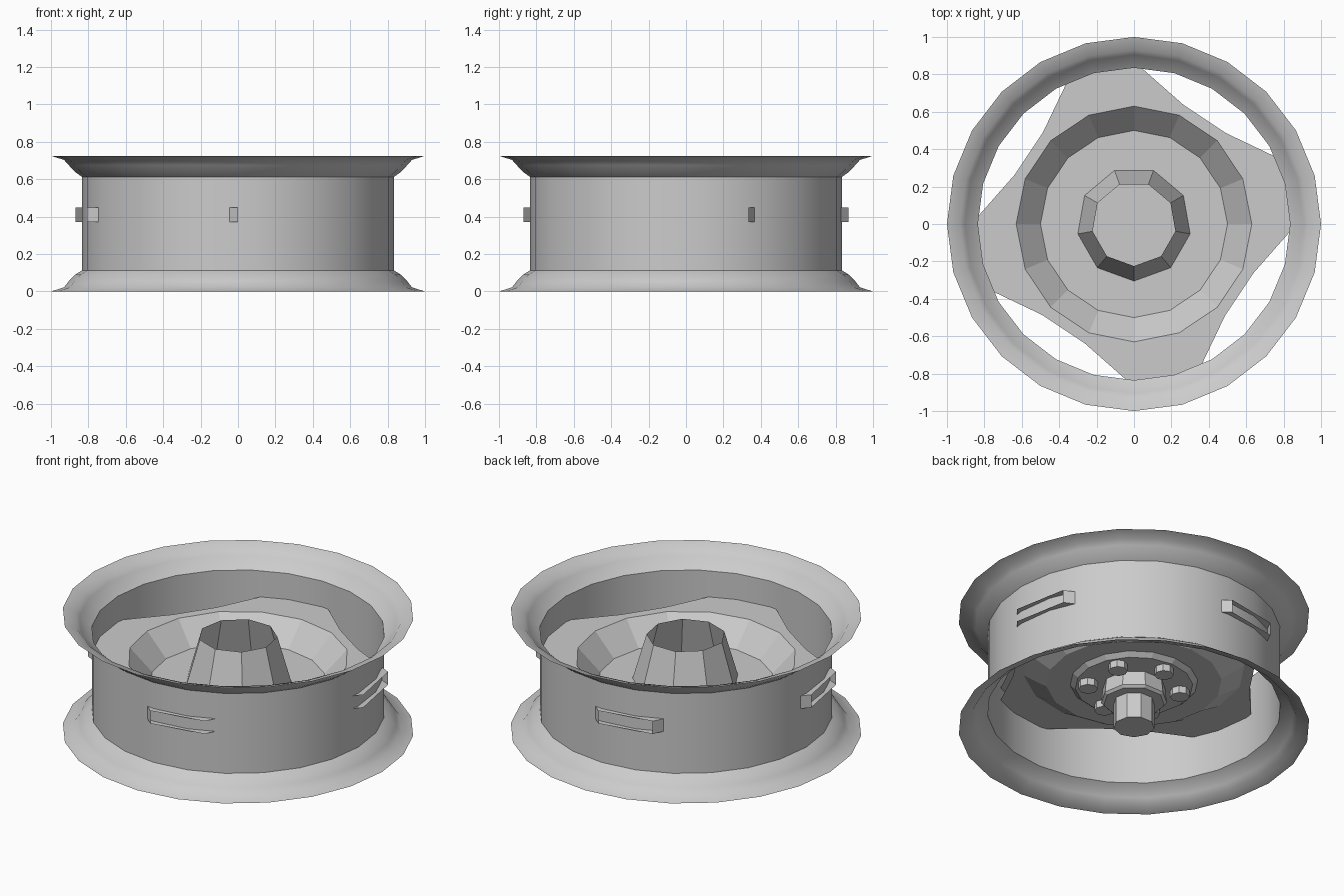
import bpy, bmesh
from math import sin, cos, pi, radians

if "Cube" in bpy.data.objects:
    bpy.data.objects.remove(bpy.data.objects["Cube"])


def finish(name, bm, smooth=None):
    bmesh.ops.remove_doubles(bm, verts=bm.verts[:], dist=1e-5)
    mesh = bpy.data.meshes.new(name)
    bm.to_mesh(mesh)
    bm.free()
    ob = bpy.data.objects.new(name, mesh)
    bpy.context.collection.objects.link(ob)
    if smooth:
        bpy.ops.object.select_all(action='DESELECT')
        ob.select_set(True)
        bpy.context.view_layer.objects.active = ob
        bpy.ops.object.shade_smooth_by_angle(angle=radians(smooth))
    return ob


def ring(bm, radii, z, start=0.0, cx=0.0, cy=0.0):
    n = len(radii)
    return [bm.verts.new((cx + r * cos(start + 2 * pi * i / n),
                          cy + r * sin(start + 2 * pi * i / n), z))
            for i, r in enumerate(radii)]


def bridge(bm, a, b, keep=lambda i: True):
    n = len(a)
    for i in range(n):
        if keep(i):
            j = (i + 1) % n
            bm.faces.new((a[i], a[j], b[j], b[i]))


def lathe(name, profile, sides, start=0.0, cap=False, smooth=None, cx=0.0, cy=0.0):
    """Profile of (radius, z) spun about z; the last ring may be capped."""
    bm = bmesh.new()
    rings = [ring(bm, [r] * sides, z, start, cx, cy) for r, z in profile]
    for a, b in zip(rings, rings[1:]):
        bridge(bm, a, b)
    if cap:
        bm.faces.new(rings[-1])
    bmesh.ops.recalc_face_normals(bm, faces=bm.faces[:])
    return finish(name, bm, smooth)


# Rim barrel with flared lips
lathe("rim", [(1.0, 0), (.93, .022), (.905, .055), (.87, .09), (.835, .112),
              (.835, .613), (.87, .638), (.905, .675), (.93, .703), (1.0, .725)],
      24, smooth=40)

# Four-armed centre plate with a dished middle; arm ends poke through the rim
bm = bmesh.new()
star = [.87, .875, .69, .69] * 4
edges = []
for z_flat, z_dish in ((.45, .31), (.37, .29)):
    outer = ring(bm, star, z_flat)
    lip = ring(bm, [.63] * 16, z_flat)
    floor = ring(bm, [.5] * 16, z_dish)
    bridge(bm, outer, lip)
    bridge(bm, lip, floor)
    bm.faces.new(floor)
    edges.append(outer)
# Side walls: arm tips and one quarter stay open
bridge(bm, edges[1], edges[0], lambda i: i % 4 != 0 and i < 12)
bmesh.ops.recalc_face_normals(bm, faces=bm.faces[:])
finish("centre_plate", bm)

# Tapered hub collar, open at the top
lathe("hub_collar", [(.305, .31), (.225, .59)], 9, start=-pi / 2)

# Bolt flange and stepped axle boss underneath
lathe("bolt_flange", [(.37, .295), (.335, .265)], 16, cap=True)
lathe("axle_boss", [(.18, .27), (.19, .175), (.175, .16)], 9, start=-pi / 2, cap=True)
lathe("axle_end", [(.117, .17), (.117, 0)], 9, start=-pi / 2, cap=True)

# Wheel bolts
for k in range(6):
    a = radians(30 + 60 * k)
    lathe("wheel_bolt", [(.055, .27), (.055, .222)], 8, cap=True,
          cx=.265 * cos(a), cy=.265 * sin(a))
